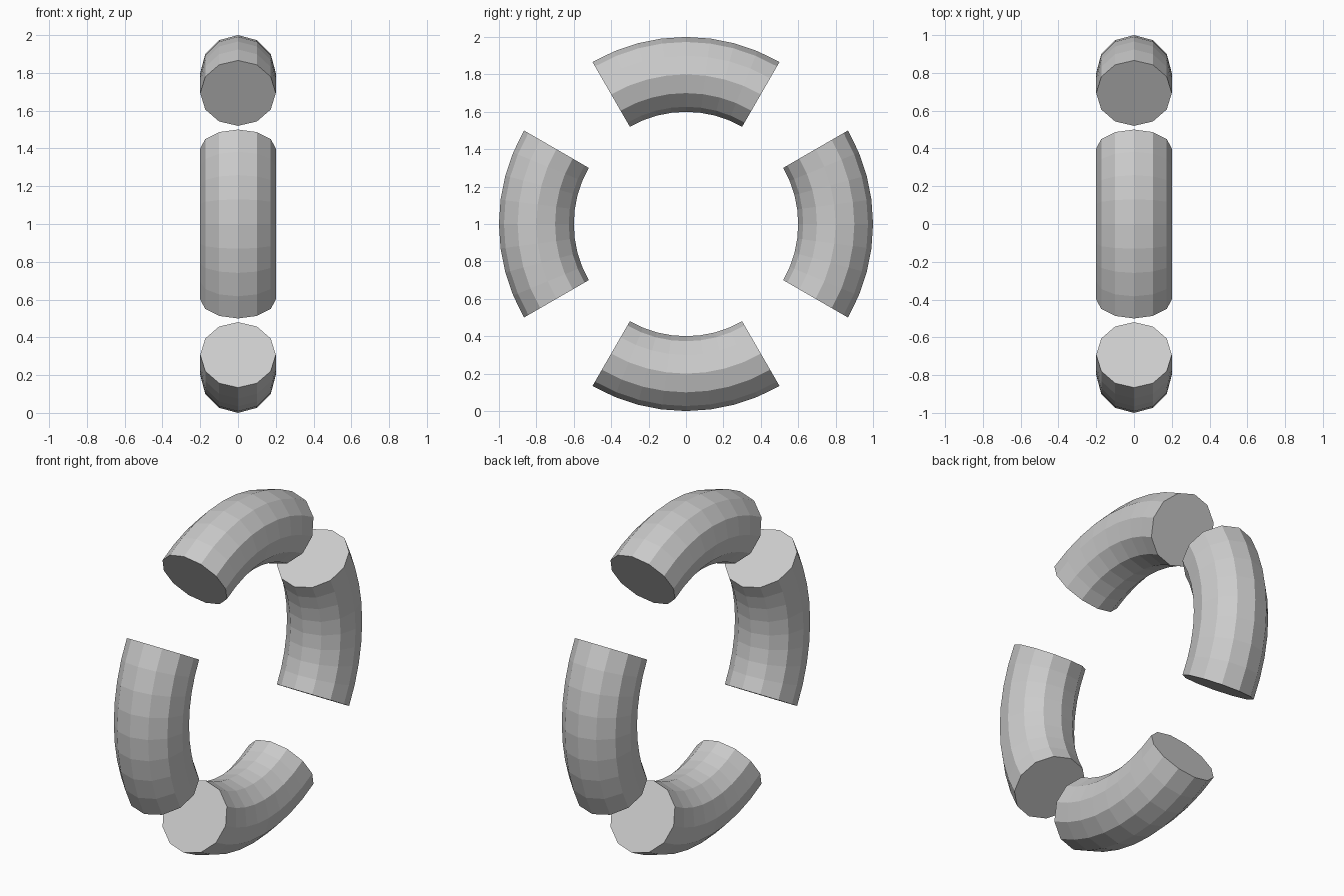
import bpy, bmesh
from math import sin, cos, pi, radians

if "Cube" in bpy.data.objects:
    bpy.data.objects.remove(bpy.data.objects["Cube"])

RING, TUBE, SIDES, STEPS = 0.8, 0.2, 12, 8


def ring_segment(name, middle):
    """Capped 60 degree piece of an upright ring, centred on the given angle."""
    bm = bmesh.new()
    loops = []
    for i in range(STEPS + 1):
        a = radians(middle - 30 + 60 * i / STEPS)
        loop = []
        for j in range(SIDES):
            b = 2 * pi * j / SIDES
            r = RING + TUBE * cos(b)
            loop.append(bm.verts.new((TUBE * sin(b), r * cos(a), 1 + r * sin(a))))
        loops.append(loop)
    # tube walls
    for p, q in zip(loops, loops[1:]):
        for j in range(SIDES):
            k = (j + 1) % SIDES
            bm.faces.new((p[j], p[k], q[k], q[j]))
    # flat end caps
    bm.faces.new(loops[0])
    bm.faces.new(loops[-1])
    bmesh.ops.recalc_face_normals(bm, faces=bm.faces)
    mesh = bpy.data.meshes.new(name)
    bm.to_mesh(mesh)
    bm.free()
    bpy.context.collection.objects.link(bpy.data.objects.new(name, mesh))


# four equal pieces around the ring
for side, angle in (("back", 0), ("top", 90), ("front", 180), ("bottom", 270)):
    ring_segment(side + "_ring_segment", angle)
